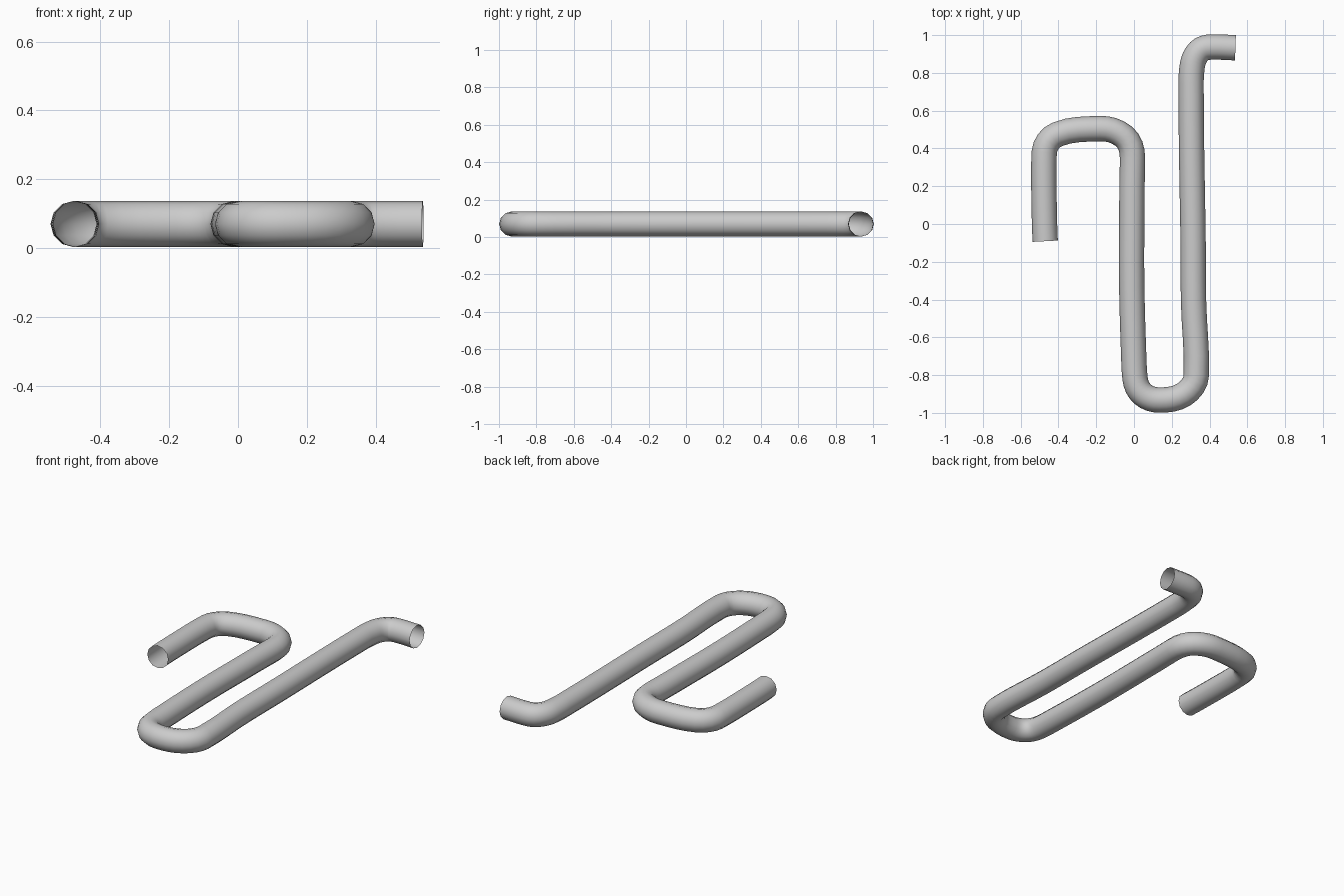
import bpy
from math import radians, cos, sin, hypot

if "Cube" in bpy.data.objects:
    bpy.data.objects.remove(bpy.data.objects["Cube"])

RADIUS, HEIGHT = 0.067, 0.07

# centreline knots: x, y, heading in degrees
path = [
    (-0.470, -0.091, 93), (-0.477, 0.18, 91), (-0.475, 0.38, 87), (-0.405, 0.475, 22),
    (-0.18, 0.505, 2), (-0.055, 0.465, -38), (-0.008, 0.35, -90),
    (-0.011, 0.15, -90), (-0.013, -0.20, -90), (0.0, -0.74, -88), (0.006, -0.82, -83),
    (0.045, -0.90, -42), (0.135, -0.932, 0), (0.265, -0.902, 33),
    (0.33, -0.80, 88), (0.315, -0.40, 91), (0.312, -0.02, 91),
    (0.302, 0.75, 90), (0.309, 0.84, 82), (0.345, 0.915, 46),
    (0.41, 0.937, 2), (0.537, 0.933, -2),
]

# bent tube: open-ended, twelve-sided sweep along the planar path
curve = bpy.data.curves.new("bent_tube", 'CURVE')
curve.dimensions = '3D'
curve.twist_mode = 'Z_UP'
curve.bevel_depth = RADIUS
curve.bevel_resolution = 4
curve.resolution_u = 4
spline = curve.splines.new('BEZIER')
spline.bezier_points.add(len(path) - 1)
for i, (p, (x, y, a)) in enumerate(zip(spline.bezier_points, path)):
    p.handle_left_type = p.handle_right_type = 'FREE'
    dx, dy = cos(radians(a)), sin(radians(a))
    back = path[max(i - 1, 0)]
    ahead = path[min(i + 1, len(path) - 1)]
    hb = 0.35 * hypot(x - back[0], y - back[1]) or 0.02
    ha = 0.35 * hypot(x - ahead[0], y - ahead[1]) or 0.02
    p.co = (x, y, HEIGHT)
    p.handle_left = (x - dx * hb, y - dy * hb, HEIGHT)
    p.handle_right = (x + dx * ha, y + dy * ha, HEIGHT)

tube = bpy.data.objects.new("bent_tube", curve)
bpy.context.collection.objects.link(tube)
bpy.context.view_layer.objects.active = tube
tube.select_set(True)
bpy.ops.object.convert(target='MESH')
bpy.ops.object.shade_smooth()
